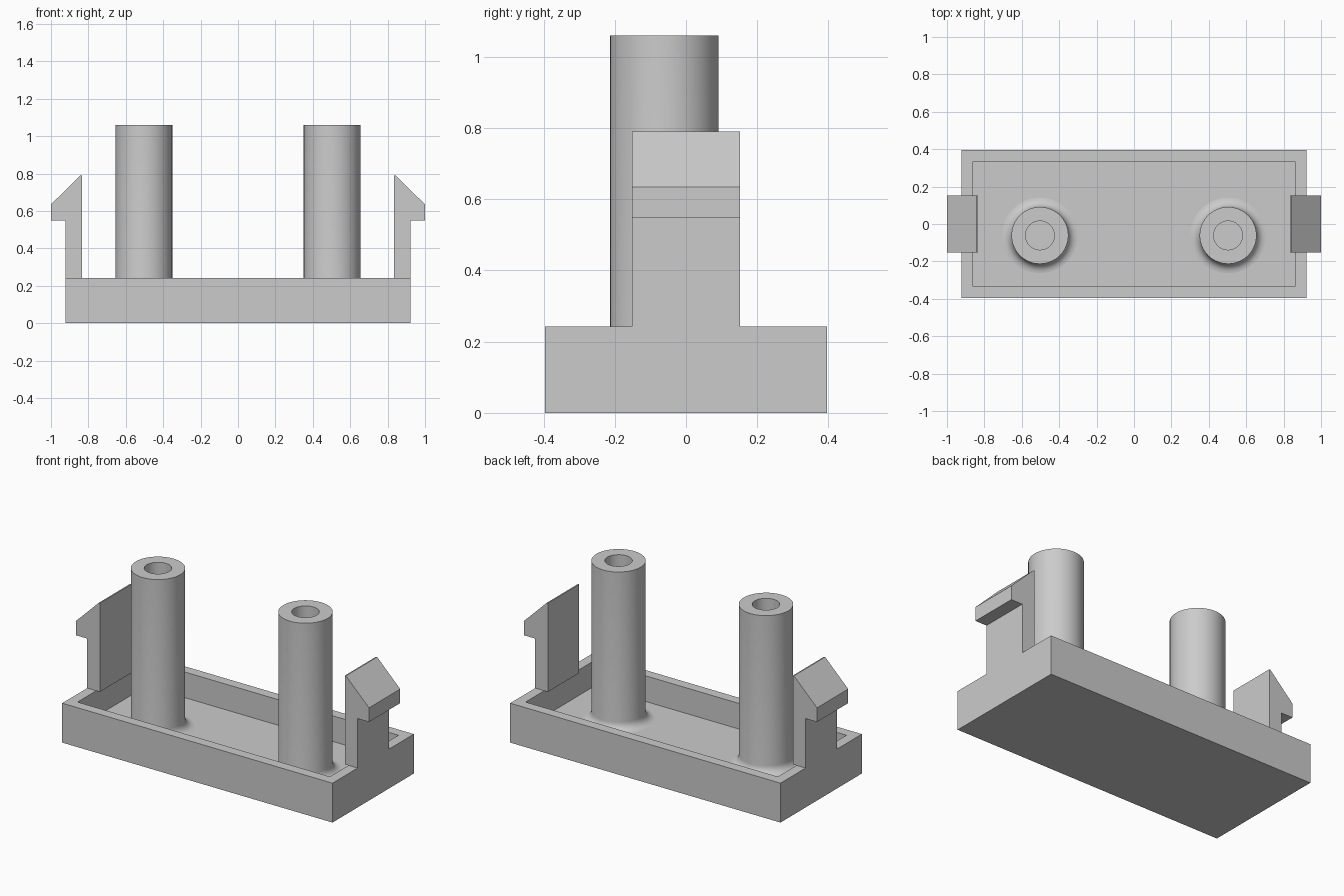
import bpy, bmesh, math
from mathutils import Vector

cube = bpy.data.objects.get("Cube")
if cube:
    bpy.data.objects.remove(cube, do_unlink=True)

grey = bpy.data.materials.new("plain grey")
grey.use_nodes = True
colour = (0.6, 0.6, 0.6, 1)
grey.diffuse_color = colour
grey.node_tree.nodes["Principled BSDF"].inputs["Base Color"].default_value = colour

HALF_X, HALF_Y, RIM_Z = 0.922, 0.396, 0.243
WALL, FLOOR_Z = 0.087, 0.085


def finish(name, bm):
    bmesh.ops.recalc_face_normals(bm, faces=bm.faces)
    mesh = bpy.data.meshes.new(name)
    bm.to_mesh(mesh)
    bm.free()
    mesh.materials.append(grey)
    obj = bpy.data.objects.new(name, mesh)
    bpy.context.collection.objects.link(obj)
    return obj


# Open tray: a box whose top face is inset and pushed down
def make_tray():
    bm = bmesh.new()
    bmesh.ops.create_cube(bm, size=1)
    bmesh.ops.scale(bm, vec=(2 * HALF_X, 2 * HALF_Y, RIM_Z), verts=bm.verts)
    bmesh.ops.translate(bm, vec=(0, 0, RIM_Z / 2), verts=bm.verts)
    top = max(bm.faces, key=lambda f: f.calc_center_median().z)
    bmesh.ops.inset_region(bm, faces=[top], thickness=WALL)
    floor = bmesh.ops.extrude_discrete_faces(bm, faces=[top])["faces"][0]
    bmesh.ops.translate(bm, vec=(0, 0, FLOOR_Z - RIM_Z), verts=floor.verts)
    finish("tray", bm)


# Hooked clip: side profile extruded along y
def make_clip(name, side):
    inner = HALF_X - WALL
    profile = [(inner, RIM_Z), (HALF_X, RIM_Z), (HALF_X, 0.548), (1, 0.548),
               (1, 0.635), (inner + 0.008, 0.79), (inner, 0.79)]
    bm = bmesh.new()
    face = bm.faces.new([bm.verts.new((side * x, -0.152, z)) for x, z in profile])
    new = bmesh.ops.extrude_face_region(bm, geom=[face])["geom"]
    bmesh.ops.translate(bm, vec=(0, 0.304, 0),
                        verts=[v for v in new if isinstance(v, bmesh.types.BMVert)])
    finish(name, bm)


# Hollow post: lathed outline with a fillet at its foot and a blind bore
def make_post(name, side):
    radius, bore, fillet, top = 0.152, 0.077, 0.05, 1.06
    outline = []
    for i in range(7):
        a = math.pi / 2 * i / 6
        outline.append((radius + fillet * (1 - math.sin(a)),
                        FLOOR_Z + fillet * (1 - math.cos(a))))
    outline += [(radius, top), (bore, top), (bore, FLOOR_Z + 0.002), (0, FLOOR_Z + 0.002)]
    bm = bmesh.new()
    verts = [bm.verts.new((r, 0, z)) for r, z in outline]
    edges = [bm.edges.new(pair) for pair in zip(verts, verts[1:])]
    bmesh.ops.spin(bm, geom=verts + edges, cent=(0, 0, 0), axis=(0, 0, 1),
                   angle=math.tau, steps=64)
    bmesh.ops.remove_doubles(bm, verts=bm.verts, dist=0.0001)
    # Close the foot so the surface is sealed
    bmesh.ops.holes_fill(bm, edges=[e for e in bm.edges if e.is_boundary])
    post = finish(name, bm)
    post.location = Vector((side * 0.503, -0.061, 0))
    bpy.ops.object.select_all(action="DESELECT")
    post.select_set(True)
    bpy.context.view_layer.objects.active = post
    bpy.ops.object.shade_smooth_by_angle(angle=math.radians(30))


make_tray()
for label, side in (("left", 1), ("right", -1)):
    make_clip(label + "_clip", side)
    make_post(label + "_post", side)
